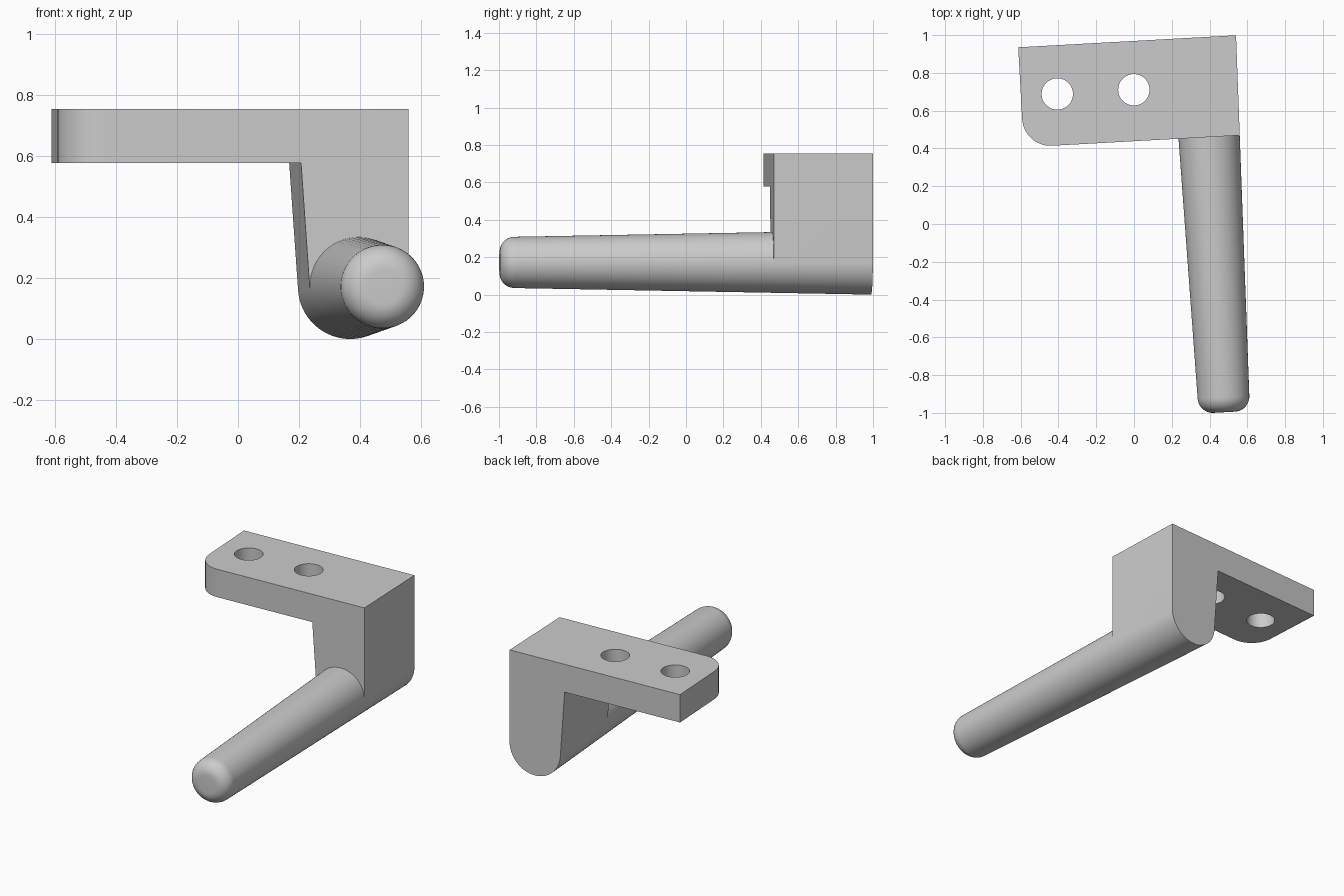
import bpy, bmesh
from math import sin, cos, tan, pi, radians
from mathutils import Matrix

if "Cube" in bpy.data.objects:
    bpy.data.objects.remove(bpy.data.objects["Cube"])

R0, TAPER = 0.172, 0.0183        # rod radius at the back, loss per unit length
DEPTH, LENGTH = 0.53, 1.989      # bracket depth, full rod length
ZC, Z_LOW, Z_TOP = 0.172, 0.578, 0.755
X_LEFT, FILLET = -0.983, 0.08
DRAFT = radians(4)               # lean of the inner block wall
N = 32
LOWER = [pi + DRAFT + (pi - DRAFT) * i / N for i in range(N + 1)]
UPPER = [(pi + DRAFT) * i / N for i in range(1, N)]

bm = bmesh.new()


def ring(angles, y, r):
    return [bm.verts.new((r * cos(a), y, ZC + r * sin(a))) for a in angles]


def bracket_top(y, r):
    inner = -r / cos(DRAFT) - tan(DRAFT) * (Z_LOW - ZC)
    pts = [(r, Z_TOP), (X_LEFT, Z_TOP), (X_LEFT, Z_LOW), (inner, Z_LOW)]
    return [bm.verts.new((x, y, z)) for x, z in pts]


def bridge(a, b):
    for i in range(len(a)):
        j = (i + 1) % len(a)
        bm.faces.new((a[i], a[j], b[j], b[i]))


# Bracket: L-shaped outline with a round bottom, lofted back to front
r1 = R0 - TAPER * DEPTH
back = ring(LOWER, 0, R0) + bracket_top(0, R0)
front_low = ring(LOWER, -DEPTH, r1)
front_top = bracket_top(-DEPTH, r1)
front_arc = ring(UPPER, -DEPTH, r1)
bm.faces.new(back)
bridge(back, front_low + front_top)
bm.faces.new([front_low[-1]] + front_top + [front_low[0]] + front_arc[::-1])

# Rod: tapered, with a rounded tip, growing out of the bracket front
prev = front_low + front_arc
r_end = R0 - TAPER * (LENGTH - FILLET)
for i in range(11):
    t = pi / 2 * i / 10
    cur = ring(LOWER + UPPER, -(LENGTH - FILLET + FILLET * sin(t)),
               r_end - FILLET + FILLET * cos(t))
    bridge(prev, cur)
    prev = cur
bm.faces.new(prev)

# Rounded free corner of the plate
corner = bm.edges.get((front_top[1], front_top[2]))
bmesh.ops.bevel(bm, geom=[corner], offset=0.15, segments=14, profile=0.5,
                affect='EDGES')
bmesh.ops.recalc_face_normals(bm, faces=bm.faces)

place = Matrix.Translation((0.3685, 0.9895, 0)) @ Matrix.Rotation(radians(3.16), 4, 'Z')
bm.transform(place)
mesh = bpy.data.meshes.new("bracket_with_rod")
bm.to_mesh(mesh)
bm.free()
bracket = bpy.data.objects.new("bracket_with_rod", mesh)
bpy.context.collection.objects.link(bracket)

# Screw holes through the plate
for x in (-0.79, -0.384):
    bpy.ops.mesh.primitive_cylinder_add(vertices=48, radius=0.083, depth=0.4,
                                        location=place @ Matrix.Translation((x, -0.258, 0.667)).to_translation())
    cutter = bpy.context.object
    cutter.name = "hole_cutter"
    cutter.hide_render = True
    mod = bracket.modifiers.new("hole", 'BOOLEAN')
    mod.operation, mod.solver, mod.object = 'DIFFERENCE', 'EXACT', cutter
    bpy.context.view_layer.objects.active = bracket
    bpy.ops.object.modifier_apply(modifier=mod.name)
    bpy.data.objects.remove(cutter)

bpy.ops.object.select_all(action='DESELECT')
bracket.select_set(True)
bpy.context.view_layer.objects.active = bracket
bpy.ops.object.shade_smooth_by_angle(angle=radians(25))
